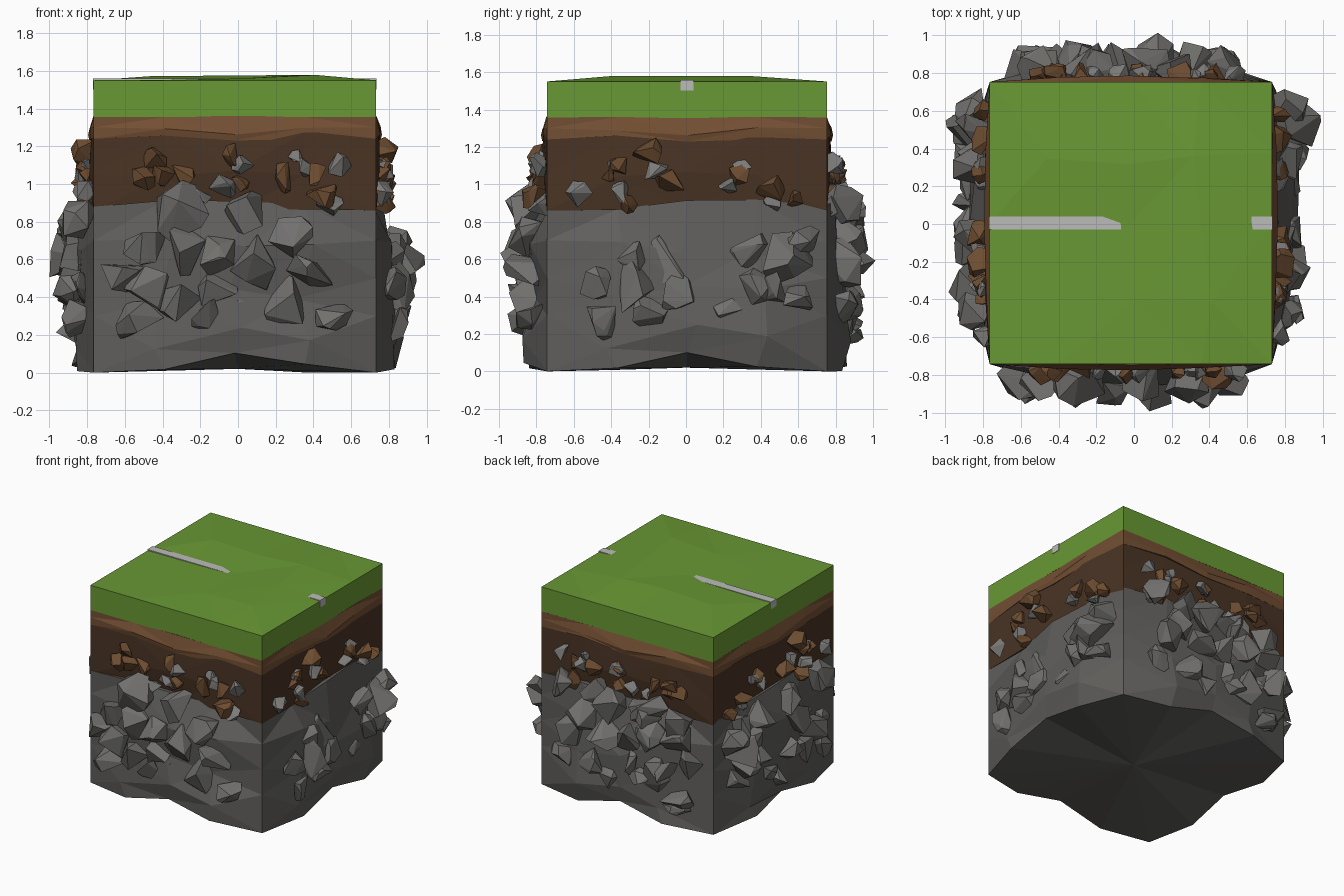
import bpy, bmesh, random
from math import pi
from mathutils import Vector, Matrix

if "Cube" in bpy.data.objects:
    bpy.data.objects.remove(bpy.data.objects["Cube"])

random.seed(11)
H = 0.748                       # half width of the cube
CX, CY = -0.017, 0.005          # its centre


def finish(bm, name, color=None):
    bmesh.ops.recalc_face_normals(bm, faces=bm.faces)
    me = bpy.data.meshes.new(name)
    bm.to_mesh(me)
    bm.free()
    ob = bpy.data.objects.new(name, me)
    bpy.context.collection.objects.link(ob)
    if color:
        mat = bpy.data.materials.get(str(color)) or bpy.data.materials.new(str(color))
        mat.diffuse_color = (*color, 1)
        mat.use_nodes = True
        mat.node_tree.nodes["Principled BSDF"].inputs["Base Color"].default_value = mat.diffuse_color
        me.materials.append(mat)
    return ob


def on_side(k, u, out, z):
    # point on side k (front, right, back, left), u along the wall
    p = Matrix.Rotation(k * pi / 2, 3, 'Z') @ Vector((u, -(H + out), z))
    return p + Vector((CX, CY, 0))


def layer(name, rows, color, low=None, high=None, jit=0.0):
    # stacked rings of 16 points; each row = (heights, outward bulges) at 4 stations
    bm = bmesh.new()
    rings = []
    for r, (zs, outs) in enumerate(rows):
        ring = []
        for k in range(4):
            for i in range(4):
                inner = 0 < r < len(rows) - 1
                j = jit * random.uniform(-1, 1) if i else 0
                u = H * (-1 + i / 2) + (j if inner else 0)
                ring.append(bm.verts.new(on_side(k, u, outs[i] + j * 0.5, zs[i] + j * 0.5)))
        rings.append(ring)
    for a, b in zip(rings, rings[1:]):
        for i in range(16):
            n = (i + 1) % 16
            q = [a[i], a[n], b[n], b[i]]
            s = i % 2
            bm.faces.new((q[s], q[s + 1], q[s + 2]))
            bm.faces.new((q[s], q[s + 2], q[(s + 3) % 4]))
    for ring, z in ((rings[0], low), (rings[-1], high)):
        if z is not None:
            c = bm.verts.new((0, 0, z))
            for i in range(16):
                bm.faces.new((c, ring[i], ring[(i + 1) % 16]))
    return finish(bm, name, color)


# Rock base with a fan-shaped underside
layer("rock_base", [
    ((0.0, 0.02, 0.10, 0.02), (0, 0.10, 0.09, 0.10)),
    ((0.3, 0.15, 0.22, 0.16), (0, 0.12, 0.11, 0.12)),
    ((0.5, 0.40, 0.46, 0.42), (0, 0.09, 0.11, 0.09)),
    ((0.7, 0.68, 0.64, 0.66), (0, 0.07, 0.09, 0.07)),
    ((0.88, 0.885, 0.89, 0.92), (0, 0.01, 0.01, 0.01))],
    (0.115, 0.112, 0.106), low=0.02, high=0.9, jit=0.06)

# Dark soil and the lighter soil band above it
layer("dark_soil", [
    ((0.86,) * 4, (0, 0, 0, 0)),
    ((1.05, 1.04, 1.07, 1.05), (0, 0.02, 0.03, 0.02)),
    ((1.27,) * 4, (0, 0.015, 0.02, 0.015))],
    (0.068, 0.034, 0.018), low=0.86, high=1.27, jit=0.012)
layer("light_soil", [
    ((1.24, 1.26, 1.23, 1.24), (0, 0.02, 0.025, 0.02)),
    ((1.30, 1.29, 1.26, 1.30), (0, 0.022, 0.03, 0.022)),
    ((1.358,) * 4, (0, 0, 0, 0))],
    (0.17, 0.078, 0.033), low=1.25, high=1.358, jit=0.008)

# Grass slab: gently humped, faceted top
bm = bmesh.new()
bmesh.ops.create_grid(bm, x_segments=4, y_segments=4, size=H)
for v in bm.verts:
    x, y = v.co.x, v.co.y
    v.co.z = 1.55
    if abs(x) < 0.7 and abs(y) < 0.7:
        if x < -0.1:            # dip on the left uncovers the bar
            v.co.z = 1.572 if y > 0.1 else 1.552
        elif x < 0.1:
            v.co.z = 1.575 if y > 0.1 else 1.559
        else:
            v.co.z = 1.578
        if abs(y) > 0.1:
            v.co.x += random.uniform(-0.07, 0.07)
            v.co.y += random.uniform(-0.07, 0.07)
bmesh.ops.triangulate(bm, faces=bm.faces)
rim = [e for e in bm.edges if e.is_boundary]
for v in bmesh.ops.extrude_edge_only(bm, edges=rim)["geom"]:
    if isinstance(v, bmesh.types.BMVert):
        v.co.z = 1.355
bmesh.ops.contextual_create(bm, geom=[e for e in bm.edges if e.is_boundary])
bmesh.ops.translate(bm, verts=bm.verts, vec=(CX, CY, 0))
finish(bm, "grass_slab", (0.14, 0.315, 0.034))

# Thin grey bar sunk into the grass, showing at both ends
bm = bmesh.new()
bmesh.ops.create_cube(bm, size=1, matrix=Matrix.Translation((CX, 0.005, 1.53)) @
                      Matrix.Diagonal((2 * H + 0.006, 0.068, 0.056, 1)))
finish(bm, "buried_bar", (0.5, 0.5, 0.49))


def chunk(bm, centre, r):
    # angular stone: hull of a few random points
    pts = []
    for _ in range(11):
        d = Vector([random.gauss(0, 1) for _ in range(3)]).normalized()
        pts.append(bm.verts.new(centre + d * r * random.uniform(0.9, 1.2)))
    res = bmesh.ops.convex_hull(bm, input=pts)
    junk = {g for g in res["geom_interior"] + res["geom_unused"]
            if isinstance(g, bmesh.types.BMVert)}
    bmesh.ops.delete(bm, geom=list(junk), context='VERTS')


def scatter(name, color, spots, sink, grow):
    # spots per side: (u, z, radius); back and left reuse front and right, mirrored
    for k, side in enumerate(("front", "right", "back", "left")):
        bm = bmesh.new()
        flip = -1 if k > 1 else 1
        extra = spots[k] if k < len(spots) and k > 1 else []
        for u, z, r in spots[k % 2] + extra:
            j = random.uniform(-0.03, 0.03) if k > 1 else 0
            chunk(bm, on_side(k, flip * u + j, sink + r * 0.1, z + j), r * grow)
        finish(bm, f"{side}_{name}", color)


STONE = (0.165, 0.162, 0.154)
front_rocks = [(-.29, .86, .13), (.07, .84, .12), (-.6, .54, .1), (-.5, .27, .11), (-.27, .66, .12),
               (-.08, .42, .1), (.28, .36, .13), (.42, .56, .12), (.52, .32, .09), (.12, .6, .13),
               (-.3, .4, .12), (-.1, .6, .12), (.3, .72, .11), (-.47, .68, .1), (.08, .3, .09),
               (-.45, .45, .11), (-.18, .32, .09)]
right_rocks = [(-.45, .28, .09), (-.3, .45, .12), (-.1, .6, .12), (.5, .6, .14), (.58, .36, .09),
               (.6, .68, .1), (.33, .66, .09), (.35, .45, .1), (-.48, .46, .08), (-.05, .42, .1),
               (-.2, .32, .1), (.5, .48, .11), (.22, .32, .08), (-.3, .62, .08)]
back_extra = [(.5, .88, .1), (-.2, .84, .11), (-.48, .86, .11), (.25, .88, .1), (-.5, .2, .09)]
left_extra = [(-.45, .8, .1), (-.1, .78, .11), (.25, .82, .11), (.5, .8, .1), (.05, .25, .09)]
scatter("rocks", STONE, [front_rocks, right_rocks, back_extra, left_extra], 0.075, 1.12)

front_clods = [(-.43, 1.12, .065), (-.48, 1.04, .06), (-.38, 1.05, .06), (-.27, 1.06, .06),
               (0, 1.15, .06), (.28, 1.04, .07), (.43, 1.05, .055), (.46, .95, .09), (.02, 1.0, .05)]
right_clods = [(-.36, 1.1, .05), (-.21, 1.17, .08), (-.08, 1.0, .08), (.29, 1.06, .06),
               (.45, .97, .07), (.57, .93, .05), (-.3, .9, .06), (-.42, 1.06, .04)]
scatter("soil_clods", (0.15, 0.072, 0.03), [front_clods, right_clods], 0.03, 1.1)

front_pebbles = [(.05, 1.1, .06), (-.06, .98, .065), (.36, 1.08, .05), (.55, 1.1, .06),
                 (.5, .9, .07), (-.17, .94, .05), (.33, 1.14, .04)]
right_pebbles = [(-.58, .95, .06), (-.17, 1.07, .06), (-.34, .96, .06), (-.38, 1.12, .04),
                 (.22, 1.0, .05), (.3, 1.1, .045), (.46, .9, .045)]
scatter("pebbles", (0.2, 0.198, 0.19), [front_pebbles, right_pebbles], 0.03, 1.1)
